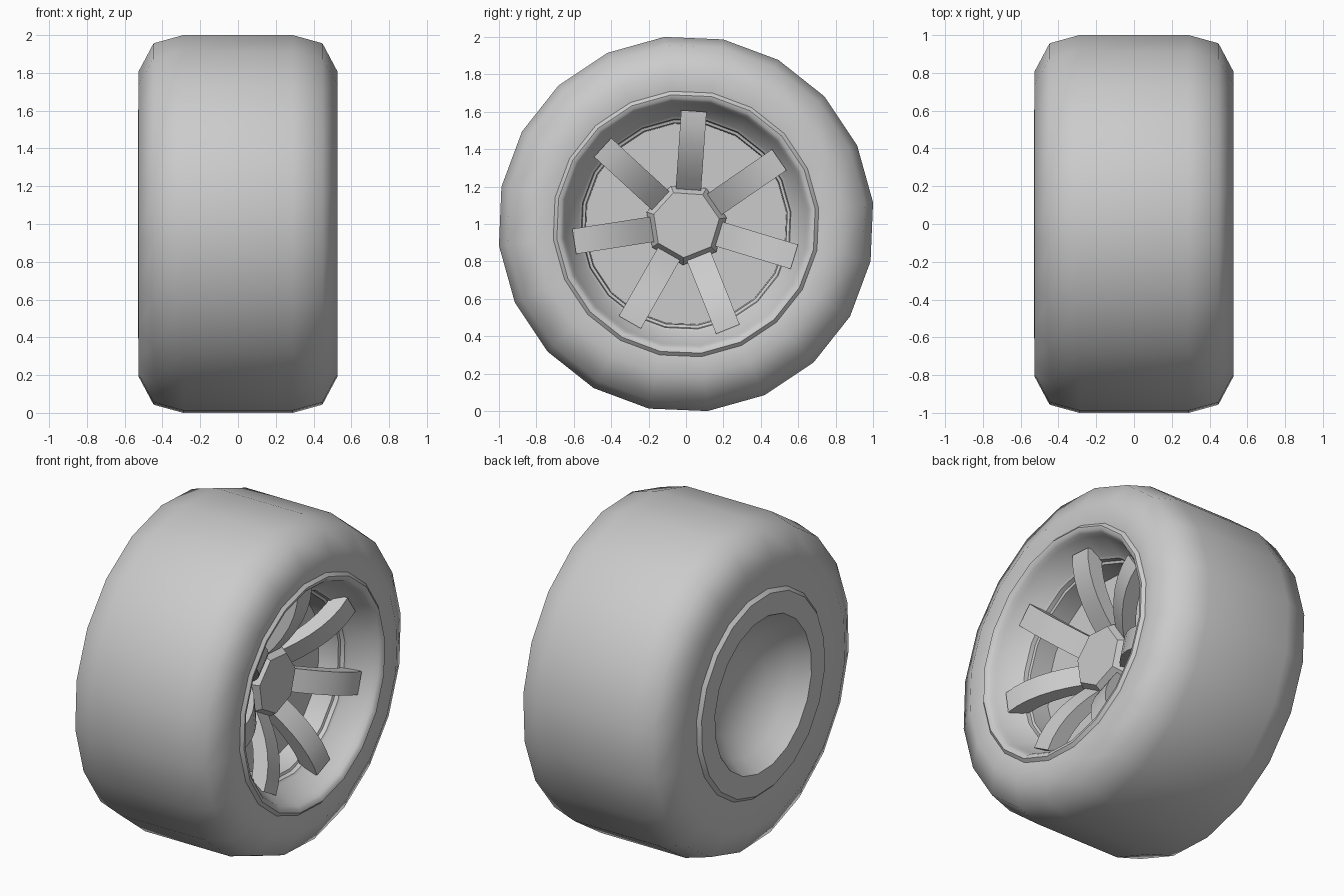
import bpy, bmesh, math

if "Cube" in bpy.data.objects:
    bpy.data.objects.remove(bpy.data.objects["Cube"])

CENTRE_Z = 1.0
SPOKES = 7
SPOKE_START = math.radians(86)

grey = bpy.data.materials.new("light_grey")
grey.use_nodes = True
colour = (0.6, 0.6, 0.6, 1)
grey.diffuse_color = colour
grey.node_tree.nodes["Principled BSDF"].inputs["Base Color"].default_value = colour


def point(x, radius, angle, side=0.0):
    """Position on the wheel: along the axle, outwards, and sideways."""
    c, s = math.cos(angle), math.sin(angle)
    return (x, radius * c - side * s, CENTRE_Z + radius * s + side * c)


def finish(bm, name, smooth_angle):
    bmesh.ops.remove_doubles(bm, verts=bm.verts, dist=0.0001)
    bmesh.ops.recalc_face_normals(bm, faces=bm.faces)
    mesh = bpy.data.meshes.new(name)
    bm.to_mesh(mesh)
    bm.free()
    mesh.materials.append(grey)
    obj = bpy.data.objects.new(name, mesh)
    bpy.context.collection.objects.link(obj)
    bpy.ops.object.select_all(action="DESELECT")
    obj.select_set(True)
    bpy.context.view_layer.objects.active = obj
    bpy.ops.object.shade_smooth_by_angle(angle=math.radians(smooth_angle))


def lathe(name, profile, sides, start, smooth_angle, closed=False):
    """Turn an (x, radius) profile around the axle."""
    bm = bmesh.new()
    verts = [bm.verts.new(point(x, r, start)) for x, r in profile]
    pairs = list(zip(verts, verts[1:]))
    if closed:
        pairs.append((verts[-1], verts[0]))
    edges = [bm.edges.new(p) for p in pairs]
    bmesh.ops.spin(bm, geom=verts + edges, cent=(0, 0, CENTRE_Z), axis=(1, 0, 0),
                   angle=math.tau, steps=sides, use_duplicate=False)
    finish(bm, name, smooth_angle)


# Tyre: mirrored tread and shoulders, with beads of different radius
shoulder = [(0.528, 0.81), (0.447, 0.963), (0.29, 1.0067)]
tyre = [(0.503, 0.69)] + shoulder + [(-x, r) for x, r in reversed(shoulder)]
tyre += [(-0.508, 0.61), (-0.4, 0.58), (0.4, 0.66)]
TURN = math.radians(6.6)
lathe("tyre", tyre, 20, TURN, 60, closed=True)

# Rim: rounded lip and dished front, flat centre disc, shallow bowl at the back
rim = [(0.18, 0), (0.18, 0.54), (0.31, 0.545), (0.315, 0.56), (0.34, 0.565),
       (0.35, 0.58), (0.48, 0.65), (0.505, 0.662), (0.52, 0.675),
       (0.525, 0.695), (0.49, 0.735), (0.4, 0.67), (-0.4, 0.6),
       (-0.497, 0.642), (-0.53, 0.608), (-0.53, 0.475), (-0.43, 0.405),
       (-0.34, 0.29), (-0.29, 0.15), (-0.28, 0)]
lathe("rim", rim, 20, TURN, 40)

# Hub: chamfered cap with one flat towards each spoke
hub = [(0.17, 0), (0.17, 0.22), (0.21, 0.22), (0.27, 0.18), (0.27, 0)]
lathe("hub", hub, SPOKES, SPOKE_START + math.pi / SPOKES, 20)


# Spokes: square bars that rise steeply from the hub and level out
def spoke(index):
    angle = SPOKE_START + index * math.tau / SPOKES
    bm = bmesh.new()
    rings = []
    steps = 6
    for i in range(steps + 1):
        t = i / steps
        radius = 0.17 + 0.435 * t
        front = 0.22 + 0.21 * t * (2 - t)
        corners = ((0, -1), (0, 1), (-0.1, 1), (-0.1, -1))
        rings.append([bm.verts.new(point(front + depth, radius, angle, 0.068 * side))
                      for depth, side in corners])
    for a, b in zip(rings, rings[1:]):
        for k in range(4):
            n = (k + 1) % 4
            bm.faces.new((a[k], a[n], b[n], b[k]))
    bm.faces.new(rings[0])
    bm.faces.new(rings[-1])
    finish(bm, f"spoke_{index + 1}", 35)


for i in range(SPOKES):
    spoke(i)
